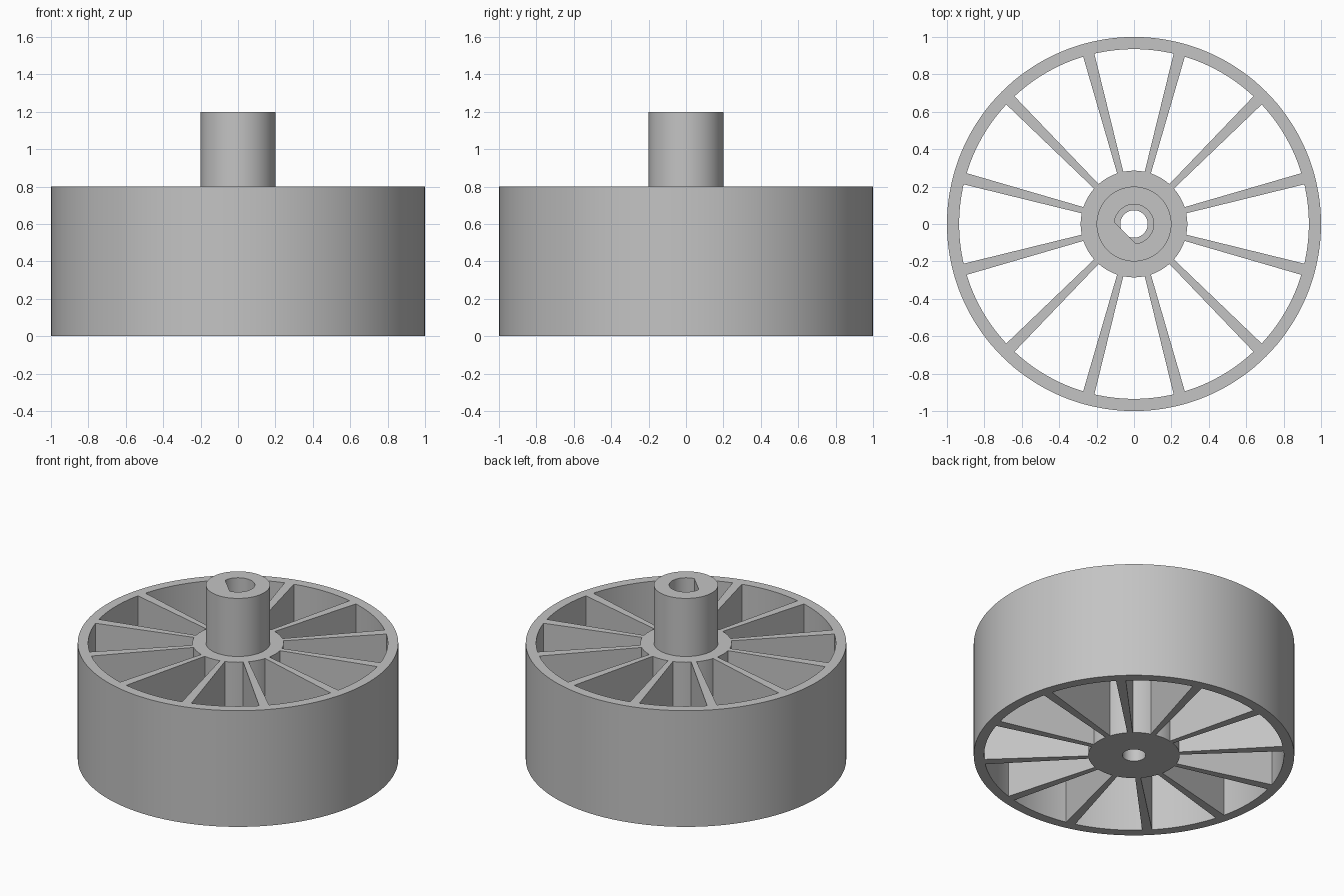
import bpy, bmesh
from math import cos, sin, pi, radians

cube = bpy.data.objects.get("Cube")
if cube:
    bpy.data.objects.remove(cube)

SEGMENTS = 144
WHEEL_HEIGHT = 0.8
HUB_R, POST_R, RIM_IN, RIM_OUT = 0.285, 0.2, 0.935, 1.0
POST_TOP = 1.2
SOCKET_FLOOR = 0.4

grey = bpy.data.materials.new("plain grey")
grey.use_nodes = True
colour = (0.55, 0.55, 0.55, 1)
grey.diffuse_color = colour
grey.node_tree.nodes["Principled BSDF"].inputs["Base Color"].default_value = colour


def finish(name, bm):
    bmesh.ops.recalc_face_normals(bm, faces=bm.faces)
    mesh = bpy.data.meshes.new(name)
    bm.to_mesh(mesh)
    bm.free()
    mesh.materials.append(grey)
    obj = bpy.data.objects.new(name, mesh)
    bpy.context.collection.objects.link(obj)
    bpy.ops.object.select_all(action="DESELECT")
    obj.select_set(True)
    bpy.context.view_layer.objects.active = obj
    bpy.ops.object.shade_smooth_by_angle(angle=radians(30))
    return obj


def circle(radius):
    return lambda a: radius


def flatted(radius, flat, direction):
    """Circle with one flat side, as a radius for each angle."""
    def r(a):
        c = cos(a - direction)
        return min(radius, flat / c) if c > 0 else radius
    return r


def ring_solid(name, rings):
    """Joins a closed series of (radius function, height) rings."""
    bm = bmesh.new()
    angles = [2 * pi * i / SEGMENTS for i in range(SEGMENTS)]
    loops = [[bm.verts.new((r(a) * cos(a), r(a) * sin(a), z)) for a in angles]
             for r, z in rings]
    for k, low in enumerate(loops):
        high = loops[(k + 1) % len(loops)]
        for i in range(SEGMENTS):
            j = (i + 1) % SEGMENTS
            bm.faces.new((low[i], low[j], high[j], high[i]))
    return finish(name, bm)


# Outer rim
ring_solid("rim", [(circle(RIM_OUT), 0), (circle(RIM_OUT), WHEEL_HEIGHT),
                   (circle(RIM_IN), WHEEL_HEIGHT), (circle(RIM_IN), 0)])

# Hub with raised post, D-shaped shaft socket and narrow through bore
socket = flatted(0.105, 0.067, radians(225))
bore = circle(0.073)
ring_solid("hub", [(circle(HUB_R), 0), (circle(HUB_R), WHEEL_HEIGHT),
                   (circle(POST_R), WHEEL_HEIGHT), (circle(POST_R), POST_TOP),
                   (socket, POST_TOP), (socket, SOCKET_FLOOR),
                   (bore, SOCKET_FLOOR), (bore, 0)])

# Twelve full-height spokes, wider towards the rim
for n in range(12):
    a = radians(15 + 30 * n)
    bm = bmesh.new()
    outline = [(HUB_R - 0.004, -0.017), (RIM_IN + 0.004, -0.031),
               (RIM_IN + 0.004, 0.031), (HUB_R - 0.004, 0.017)]
    base = bm.faces.new([bm.verts.new((x * cos(a) - y * sin(a),
                                       x * sin(a) + y * cos(a), 0))
                         for x, y in outline])
    top = bmesh.ops.extrude_face_region(bm, geom=[base], use_keep_orig=True)
    bmesh.ops.translate(bm, vec=(0, 0, WHEEL_HEIGHT),
                        verts=[v for v in top["geom"]
                               if isinstance(v, bmesh.types.BMVert)])
    finish(f"spoke_{n + 1}", bm)
